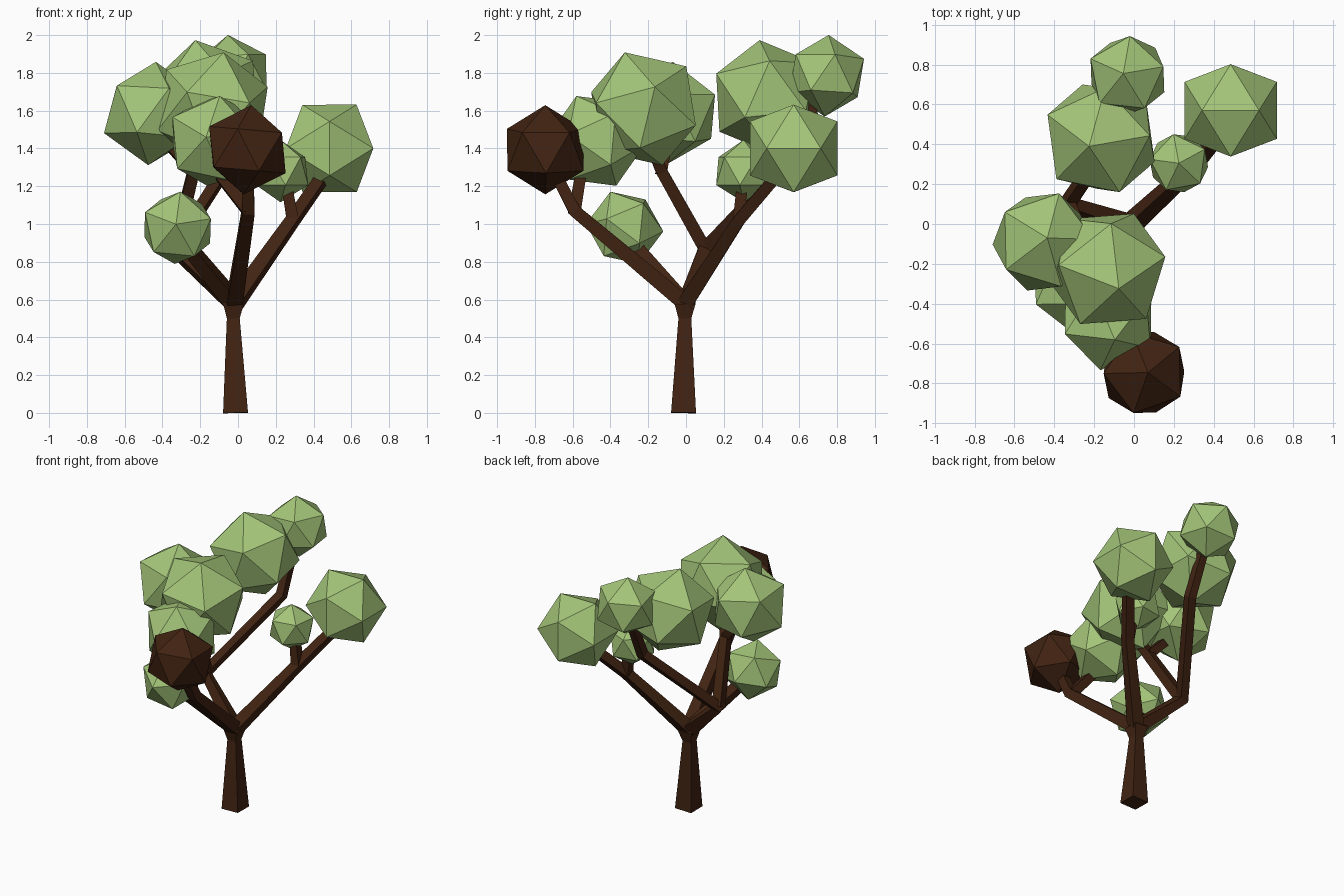
import bpy, bmesh
from mathutils import Vector, Matrix

if "Cube" in bpy.data.objects:
    bpy.data.objects.remove(bpy.data.objects["Cube"])


def material(name, rgb):
    m = bpy.data.materials.new(name)
    m.diffuse_color = (*rgb, 1)
    m.use_nodes = True
    m.node_tree.nodes["Principled BSDF"].inputs["Base Color"].default_value = m.diffuse_color
    return m


GREEN = material("leaf green", (0.37, 0.56, 0.19))
BROWN = material("bark brown", (0.053, 0.017, 0.006))


def add_object(name, bm, mat):
    bmesh.ops.recalc_face_normals(bm, faces=bm.faces)
    me = bpy.data.meshes.new(name)
    bm.to_mesh(me)
    bm.free()
    me.materials.append(mat)
    ob = bpy.data.objects.new(name, me)
    bpy.context.collection.objects.link(ob)
    return ob


def foliage(name, centre, radius, tip, neighbour, mat=GREEN):
    """Icosahedron turned so one corner points along tip, the next along neighbour."""
    z = Vector(tip).normalized()
    n = Vector(neighbour)
    x = (n - z * n.dot(z)).normalized()
    y = z.cross(x)
    turn = Matrix((x, y, z)).transposed().to_4x4()
    bm = bmesh.new()
    bmesh.ops.create_icosphere(bm, subdivisions=1, radius=radius,
                               matrix=Matrix.Translation(centre) @ turn)
    add_object(name, bm, mat)


def limb(name, points):
    """Square tapered limb swept through (x, y, z, half width) points."""
    pts = [Vector(p[:3]) for p in points]
    bm = bmesh.new()
    rings = []
    for i, p in enumerate(pts):
        d = Vector()
        if i > 0:
            d += (p - pts[i - 1]).normalized()
        if i < len(pts) - 1:
            d += (pts[i + 1] - p).normalized()
        d.normalize()
        x = (Vector((1, 0, 0)) - d * d.x).normalized()
        y = d.cross(x)
        r = points[i][3]
        rings.append([bm.verts.new(p + x * r * a + y * r * b)
                      for a, b in ((-1, -1), (1, -1), (1, 1), (-1, 1))])
    for lo, hi in zip(rings, rings[1:]):
        for k in range(4):
            bm.faces.new((lo[k], lo[k - 3], hi[k - 3], hi[k]))
    bm.faces.new(rings[0][::-1])
    bm.faces.new(rings[-1])
    add_object(name, bm, BROWN)


# trunk and branches
fork = (-0.02, -0.005, 0.58, 0.042)
front_node = (0.055, -0.59, 1.07, 0.033)
back_node = (-0.335, 0.10, 0.87, 0.034)
inner_node = (-0.235, -0.13, 1.28, 0.03)
right_node = (0.29, 0.28, 1.02, 0.032)

limb("trunk", [(-0.013, -0.013, 0, 0.066), (-0.025, -0.006, 0.5, 0.034),
               (-0.025, -0.005, 0.58, 0.055), (-0.02, -0.005, 0.61, 0.035)])
limb("front_branch", [fork, front_node, (0.05, -0.74, 1.36, 0.028)])
limb("front_twig", [front_node, (-0.13, -0.55, 1.3, 0.028)])
limb("low_left_branch", [fork, (-0.32, -0.32, 0.95, 0.03)])
limb("back_left_branch", [fork, back_node, (-0.03, 0.55, 1.35, 0.03),
                          (-0.03, 0.72, 1.72, 0.026)])
limb("inner_branch", [back_node, inner_node, (-0.14, -0.22, 1.5, 0.026)])
limb("left_twig", [inner_node, (-0.42, -0.09, 1.48, 0.026)])
limb("right_branch", [fork, right_node, (0.485, 0.52, 1.3, 0.03)])
limb("right_twig", [right_node, (0.25, 0.30, 1.25, 0.026)])

# foliage clumps
foliage("front_clump", (0.05, -0.745, 1.393), 0.237, (0.02, 0, 0.235), (-0.05, -0.195, 0.105), BROWN)
foliage("top_front_foliage", (-0.135, -0.225, 1.61), 0.32, (0.29, 0.06, 0.115), (0.05, -0.105, 0.305))
foliage("lower_front_foliage", (-0.13, -0.475, 1.44), 0.262, (0.035, -0.11, 0.247), (-0.035, -0.255, 0.035))
foliage("left_foliage", (-0.455, -0.09, 1.585), 0.275, (0.02, 0.02, 0.27), (-0.19, 0.15, 0.14))
foliage("low_left_foliage", (-0.32, -0.325, 0.98), 0.206, (0.015, -0.075, 0.19), (-0.01, -0.2, 0))
foliage("right_foliage", (0.485, 0.57, 1.4), 0.272, (-0.14, 0, 0.225), (0.14, 0, 0.225))
foliage("small_right_foliage", (0.225, 0.305, 1.28), 0.165, (0, 0, 0.165), (-0.15, 0.02, 0.07))
foliage("back_foliage", (-0.165, 0.43, 1.67), 0.312, (-0.06, -0.04, 0.30), (-0.22, -0.2, 0.09))
foliage("back_top_foliage", (-0.033, 0.745, 1.785), 0.217, (-0.02, 0.01, 0.21), (0.015, 0.2, 0.07))
